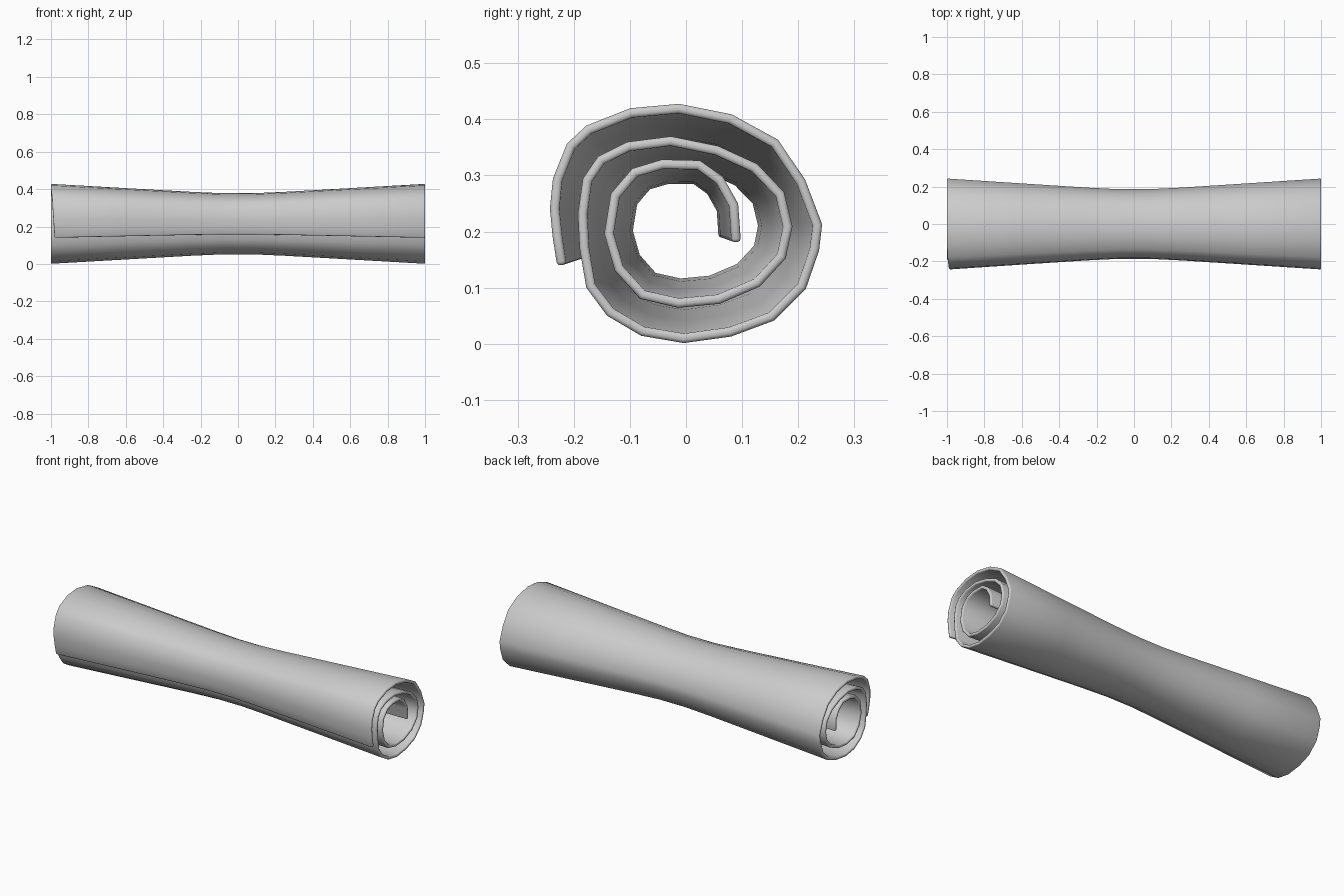
import bpy, math

if "Cube" in bpy.data.objects:
    bpy.data.objects.remove(bpy.data.objects["Cube"])

# Outer face of the rolled sheet at the end section (y, z), from outer flap to inner tip
SPIRAL = [
    (-.230, .139), (-.238, .190), (-.243, .241), (-.2375, .295), (-.2125, .357), (-.178, .389),
    (-.100, .420), (-.0125, .428), (.082, .409), (.164, .364), (.2125, .293),
    (.243, .213), (.2375, .166), (.214, .098), (.157, .041), (.080, .0125),
    (-.004, .001), (-.080, .014), (-.141, .050), (-.178, .100), (-.190, .170),
    (-.193, .232), (-.184, .295), (-.157, .334), (-.105, .360), (-.027, .370),
    (.057, .353), (.127, .321), (.175, .271), (.190, .209), (.178, .152),
    (.132, .102), (.060, .071), (-.014, .064), (-.082, .080), (-.127, .130),
    (-.146, .196), (-.134, .268), (-.096, .3125), (-.043, .3286), (.025, .327),
    (.066, .298), (.093, .250), (.098, .182)]
CENTRE_Z = .215

# Scale of the section along the length: pinched at the middle
HALF = [(0.08, .765), (0.25, .80), (0.6, .893), (1.0, 1.0)]
STATIONS = [(-x, s) for x, s in reversed(HALF)] + HALF

# Sheet surface lofted along x
verts, faces = [], []
n = len(SPIRAL)
for x, s in STATIONS:
    for j, (y, z) in enumerate(SPIRAL):
        # left end of the flap is slightly drawn in
        dx = .02 * max(0, 1 - j / 6) if x == -1 else 0
        verts.append((x + dx, y * s, CENTRE_Z + (z - CENTRE_Z) * s))
for i in range(len(STATIONS) - 1):
    for j in range(n - 1):
        a = i * n + j
        faces.append((a, a + n, a + n + 1, a + 1))

mesh = bpy.data.meshes.new("rolled_sheet")
mesh.from_pydata(verts, [], faces)
sheet = bpy.data.objects.new("rolled_sheet", mesh)
bpy.context.collection.objects.link(sheet)

# Thickness and rounded rims
solid = sheet.modifiers.new("thickness", 'SOLIDIFY')
solid.thickness = .017
solid.offset = -1
bevel = sheet.modifiers.new("rounded_rim", 'BEVEL')
bevel.width = .006
bevel.segments = 2
bevel.limit_method = 'ANGLE'
bevel.angle_limit = math.radians(60)

bpy.context.view_layer.objects.active = sheet
sheet.select_set(True)
bpy.ops.object.shade_smooth_by_angle(angle=math.radians(50))
